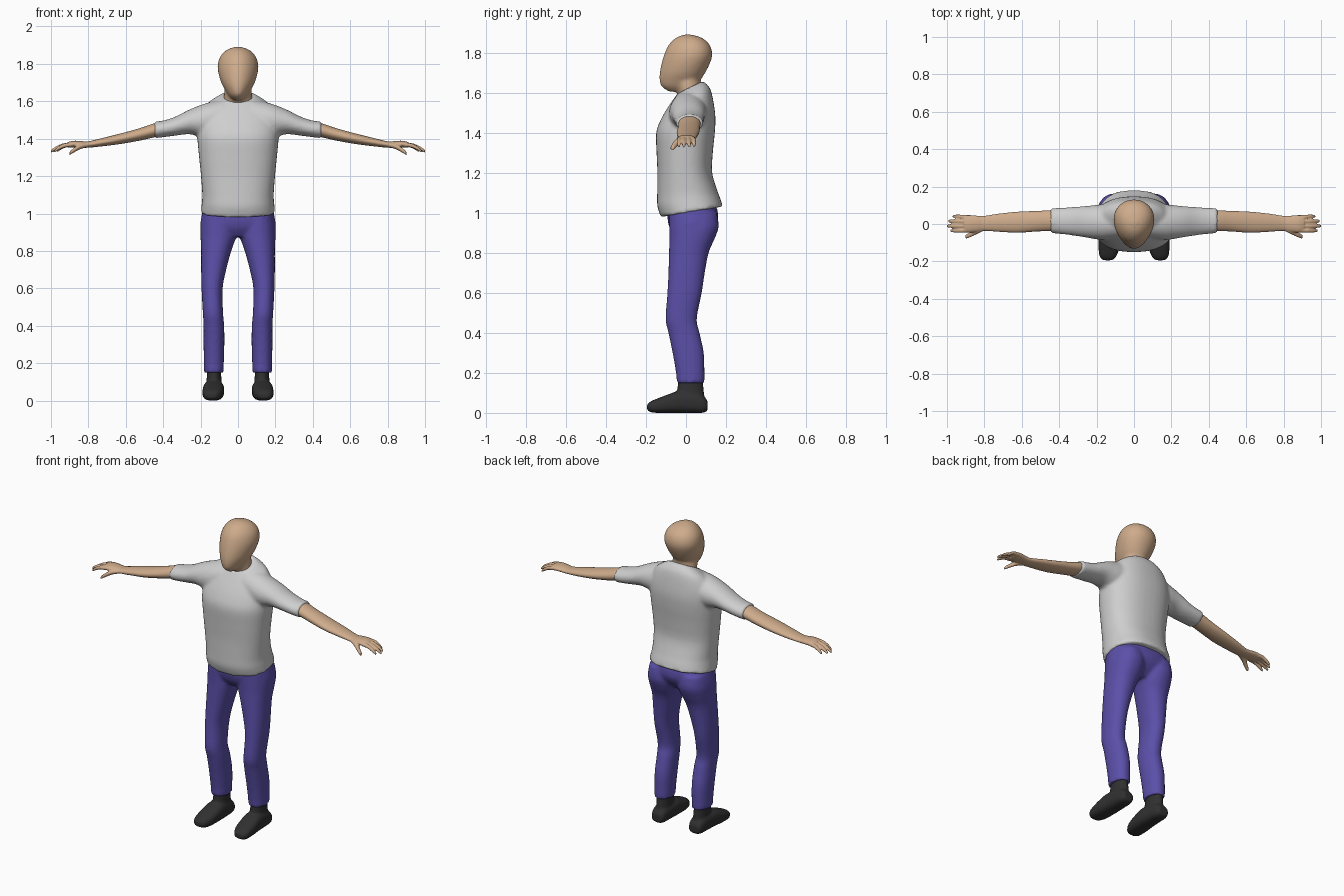
import bpy, bmesh, math


def material(name, rgb):
    m = bpy.data.materials.new(name)
    m.diffuse_color = (*rgb, 1)
    return m


SKIN = material("skin", (0.62, 0.41, 0.26))
WHITE = material("shirt_white", (0.62, 0.62, 0.62))
PURPLE = material("trouser_purple", (0.105, 0.08, 0.40))
BLACK = material("shoe_black", (0.03, 0.03, 0.03))


def catmull(p, q, r, s, t):
    return 0.5 * (2 * q + (r - p) * t + (2 * p - 5 * q + 4 * r - s) * t * t
                  + (3 * q - p - 3 * r + s) * t ** 3)


def loft(bm, axis, rings, power=2.0, egg=0.0, n=40, steps=4):
    """Closed tube; ring = (position, a_min, a_max, b_min, b_max[, tilt along b])."""
    rings = [tuple(r) + (0,) * (6 - len(r)) for r in rings]
    fine = []
    for i in range(len(rings) - 1):
        p, q = rings[max(i - 1, 0)], rings[i]
        r, s = rings[i + 1], rings[min(i + 2, len(rings) - 1)]
        for k in range(steps):
            fine.append([catmull(*v, k / steps) for v in zip(p, q, r, s)])
    fine.append(rings[-1])
    loops = []
    for t, a0, a1, b0, b1, tilt in fine:
        loop = []
        for k in range(n):
            c, s = math.cos(math.tau * k / n), math.sin(math.tau * k / n)
            u = math.copysign(abs(c) ** (2 / power), c) * (1 + egg * s)
            w = math.copysign(abs(s) ** (2 / power), s)
            a = (a0 + a1) / 2 + (a1 - a0) / 2 * u
            b = (b0 + b1) / 2 + (b1 - b0) / 2 * w
            h = t + tilt * b
            co = {"z": (a, b, h), "x": (h, a, b), "y": (a, h, b)}[axis]
            loop.append(bm.verts.new(co))
        loops.append(loop)
    for lo, hi in zip(loops, loops[1:]):
        for k in range(n):
            j = (k + 1) % n
            bm.faces.new((lo[k], lo[j], hi[j], hi[k]))
    bm.faces.new(loops[0])
    bm.faces.new(loops[-1])


def build(name, mat, voxel, sides=(), centre=(), smooth=4):
    """Fuse lofts into one smooth skin; 'sides' lofts are mirrored in x."""
    bm = bmesh.new()
    for args in sides:
        loft(bm, *args)
    if sides:
        new = bmesh.ops.duplicate(bm, geom=bm.verts[:] + bm.edges[:] + bm.faces[:])
        for v in new["geom"]:
            if isinstance(v, bmesh.types.BMVert):
                v.co.x *= -1
    for args in centre:
        loft(bm, *args)
    bmesh.ops.recalc_face_normals(bm, faces=bm.faces[:])
    me = bpy.data.meshes.new(name)
    bm.to_mesh(me)
    bm.free()
    me.materials.append(mat)
    ob = bpy.data.objects.new(name, me)
    bpy.context.collection.objects.link(ob)
    rm = ob.modifiers.new("fuse", "REMESH")
    rm.mode = "VOXEL"
    rm.voxel_size = voxel
    rm.use_smooth_shade = True
    sm = ob.modifiers.new("soften", "SMOOTH")
    sm.factor = 0.5
    sm.iterations = smooth


# Head: egg-shaped, narrower toward the face, on a short neck
head = [(z, -w, w, f, b) for z, w, f, b in (
    (1.605, .025, -.085, .01), (1.63, .05, -.121, .045), (1.66, .068, -.132, .07),
    (1.70, .089, -.131, .096), (1.75, .104, -.121, .121), (1.79, .108, -.109, .131),
    (1.83, .099, -.092, .123), (1.86, .078, -.068, .100), (1.88, .05, -.04, .066),
    (1.891, .015, -.005, .02))]
neck = [(1.50, -.075, .075, -.03, .075), (1.60, -.077, .077, -.043, .078),
        (1.65, -.073, .073, -.06, .074), (1.70, -.07, .07, -.06, .07)]
build("head", SKIN, .009, centre=[("z", head, 2.0, .12), ("z", neck)])

# Shirt: torso with a tilted hem and collar, plus short sleeves
torso = [(z, -w, w, f, b, t) for z, w, f, b, t in (
    (1.00, .199, -.126, .184, .17), (1.05, .194, -.143, .172, .12),
    (1.10, .191, -.144, .157, .06), (1.20, .198, -.143, .131, 0),
    (1.30, .208, -.147, .134, 0), (1.40, .217, -.149, .144, 0),
    (1.47, .214, -.127, .147, .05), (1.53, .198, -.098, .138, .15),
    (1.575, .165, -.073, .124, .3), (1.60, .125, -.056, .105, .4),
    (1.617, .091, -.046, .083, .5))]
sleeve = [(.08, -.075, .11, 1.43, 1.61), (.17, -.085, .105, 1.405, 1.59),
          (.257, -.072, .096, 1.424, 1.557), (.337, -.06, .09, 1.416, 1.517),
          (.40, -.053, .087, 1.408, 1.497), (.447, -.048, .084, 1.402, 1.492)]
build("shirt", WHITE, .010, sides=[("x", sleeve)], centre=[("z", torso, 2.3)])

# Arms and hands: tapered arm, flat palm, four fingers and a thumb
arm = [(.36, -.035, .07, 1.425, 1.495), (.44, -.038, .073, 1.409, 1.484),
       (.52, -.04, .07, 1.391, 1.458), (.62, -.047, .066, 1.373, 1.43),
       (.72, -.042, .056, 1.36, 1.405), (.80, -.037, .044, 1.352, 1.386),
       (.84, -.042, .045, 1.352, 1.388), (.88, -.046, .048, 1.352, 1.389),
       (.91, -.042, .046, 1.352, 1.382)]
hand = [("x", arm)]
for y0, y1, tip in ((-.034, -.036, .982), (-.011, -.011, 1.0),
                    (.013, .016, .993), (.036, .041, .970)):
    span = tip - .89
    finger = []
    for f, drop, r in ((0, 0, .0115), (.4, .004, .0115), (.75, .019, .0105), (1, .035, .007)):
        y, z = y0 + (y1 - y0) * f, 1.368 - drop
        finger.append((.89 + span * f, y - r, y + r, z - r, z + r))
    hand.append(("x", finger, 2.0, 0, 16))
thumb = [(.80, -.035, .0, 1.355, 1.38), (.84, -.054, -.018, 1.345, 1.374),
         (.875, -.071, -.042, 1.327, 1.353), (.90, -.079, -.058, 1.312, 1.332)]
hand.append(("x", thumb, 2.0, 0, 16))
build("arms_and_hands", SKIN, .0045, sides=hand, smooth=3)

# Trousers: pelvis and two legs bent slightly at the knee
pelvis = [(1.03, -.185, .185, -.09, .155), (.97, -.198, .198, -.092, .16),
          (.92, -.195, .195, -.08, .135), (.875, -.12, .12, -.05, .09)]
leg = [(1.00, .012, .19, -.085, .155), (.93, .006, .2, -.084, .163),
       (.87, .012, .2, -.083, .143), (.80, .036, .197, -.085, .113),
       (.70, .063, .197, -.088, .094), (.60, .082, .195, -.093, .079),
       (.47, .08, .188, -.102, .054), (.40, .074, .184, -.088, .068),
       (.30, .073, .184, -.067, .089), (.20, .076, .182, -.05, .092),
       (.15, .077, .181, -.047, .092)]
build("trousers", PURPLE, .010, sides=[("z", leg, 2.2)], centre=[("z", pelvis, 2.3)])

# Shoes: ankle shaft and a flat-soled foot
ankle = [(.03, .085, .172, -.04, .098), (.10, .088, .168, -.045, .09),
         (.19, .092, .166, -.035, .082)]
foot = [(.108, .095, .163, .01, .06), (.08, .084, .175, .0, .09),
        (.02, .078, .181, .0, .105), (-.04, .074, .186, .0, .108),
        (-.09, .076, .19, .0, .092), (-.14, .082, .189, .0, .073),
        (-.175, .096, .183, .003, .058), (-.194, .115, .165, .013, .042)]
build("shoes", BLACK, .008, sides=[("z", ankle), ("y", foot, 2.7)], smooth=3)
